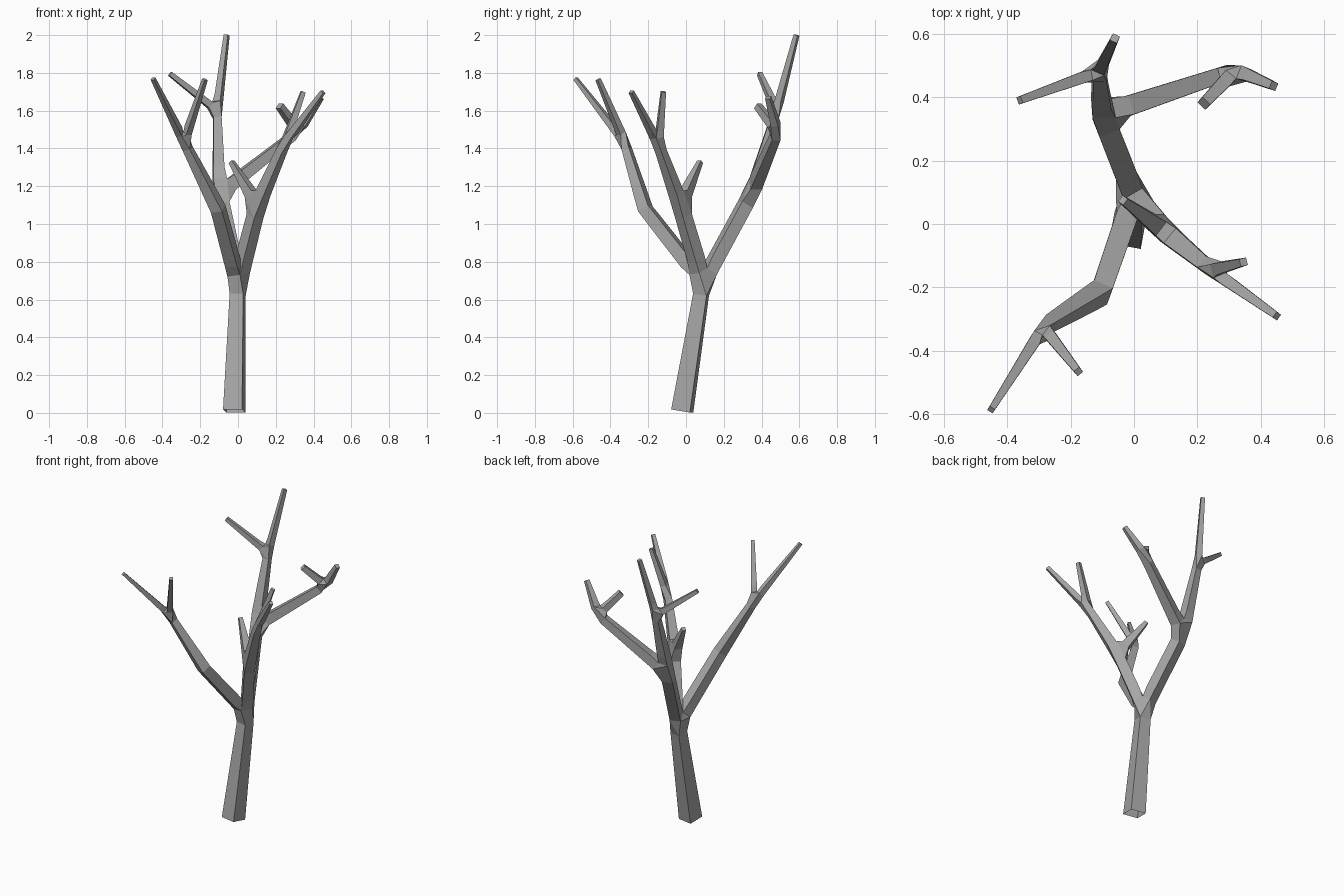
import bpy, bmesh, itertools

if "Cube" in bpy.data.objects:
    bpy.data.objects.remove(bpy.data.objects["Cube"])

# Branch skeleton: name -> (parent, x, y, z, half thickness)
nodes = {
    "base": (None, -0.02, -0.02, 0.01, 0.051),
    "crotch": ("base", -0.02, 0.09, 0.69, 0.043),
    # front-left limb
    "a1": ("crotch", -0.105, -0.215, 1.08, 0.032),
    "a2": ("a1", -0.285, -0.325, 1.435, 0.02),
    "a_tip1": ("a2", -0.45, -0.585, 1.77, 0.01),
    "a_tip2": ("a2", -0.175, -0.465, 1.765, 0.011),
    # back limb
    "b1": ("crotch", -0.10, 0.345, 1.16, 0.034),
    "b2": ("b1", -0.11, 0.48, 1.60, 0.02),
    "b_tip1": ("b2", -0.06, 0.585, 2.0, 0.012),
    "b_tip2": ("b2", -0.36, 0.39, 1.795, 0.012),
    # side limb off the back limb
    "c1": ("b1", 0.32, 0.485, 1.49, 0.023),
    "c_tip1": ("c1", 0.44, 0.435, 1.67, 0.013),
    "c_tip2": ("c1", 0.22, 0.38, 1.625, 0.017),
    # front-right limb
    "d1": ("crotch", 0.105, -0.03, 1.10, 0.032),
    "d2": ("d1", 0.245, -0.145, 1.42, 0.021),
    "d_tip1": ("d2", 0.345, -0.12, 1.70, 0.012),
    "d_tip2": ("d2", 0.45, -0.29, 1.70, 0.011),
    "d_twig": ("d1", -0.035, 0.075, 1.33, 0.012),
}


def grow(shift, dr):
    """Skin the skeleton, with the crotch nudged; return the grown mesh."""
    bm = bmesh.new()
    skin = bm.verts.layers.skin.verify()
    made = {}
    for name, (parent, x, y, z, r) in nodes.items():
        if name == "crotch":
            x, y, z, r = x + shift[0], y + shift[1], z + shift[2], r + dr
        v = made[name] = bm.verts.new((x, y, z))
        v[skin].radius = (r, r)
        v[skin].use_root = parent is None
        if parent:
            bm.edges.new((made[parent], v))
    mesh = bpy.data.meshes.new("skeleton")
    bm.to_mesh(mesh)
    bm.free()
    obj = bpy.data.objects.new("skeleton", mesh)
    bpy.context.collection.objects.link(obj)
    obj.modifiers.new("bark", "SKIN").use_smooth_shade = False
    dg = bpy.context.evaluated_depsgraph_get()
    result = bpy.data.meshes.new_from_object(obj.evaluated_get(dg))
    bpy.data.objects.remove(obj)
    return result


def flaws(mesh):
    """Loose pieces and open edges in a grown mesh."""
    bm = bmesh.new()
    bm.from_mesh(mesh)
    seen, pieces = set(), 0
    for v in bm.verts:
        if v in seen:
            continue
        pieces += 1
        stack = [v]
        while stack:
            w = stack.pop()
            if w not in seen:
                seen.add(w)
                stack += [e.other_vert(w) for e in w.link_edges]
    bad = sum(not e.is_manifold for e in bm.edges)
    bm.free()
    return (pieces - 1) * 100 + bad


# Nudge the crotch until every limb joins cleanly
steps = (0, 0.01, -0.01, 0.02, -0.02)
options = sorted(itertools.product(steps, steps, steps, (0, -0.004, 0.004, -0.008)),
                 key=lambda o: sum(abs(c) for c in o))
best = None
for x, y, z, dr in options[:250]:
    mesh = grow((x, y, z), dr)
    score = flaws(mesh)
    if best is None or score < best[0]:
        best = (score, mesh)
    if score == 0:
        break
print("flaws", best[0], (x, y, z, dr))

# Finished tree, flat shaded, with the foot left open
bm = bmesh.new()
bm.from_mesh(best[1])
bmesh.ops.recalc_face_normals(bm, faces=bm.faces)
foot = [f for f in bm.faces if all(v.co.z < 0.05 for v in f.verts)]
bmesh.ops.delete(bm, geom=foot, context="FACES_ONLY")
mesh = bpy.data.meshes.new("bare_tree")
bm.to_mesh(mesh)
bm.free()
tree = bpy.data.objects.new("bare_tree", mesh)
bpy.context.collection.objects.link(tree)
bark = bpy.data.materials.new("bark")
bark.diffuse_color = (0.38, 0.38, 0.38, 1)
bark.use_nodes = True
bark.node_tree.nodes["Principled BSDF"].inputs["Base Color"].default_value = bark.diffuse_color
mesh.materials.clear()
mesh.materials.append(bark)
